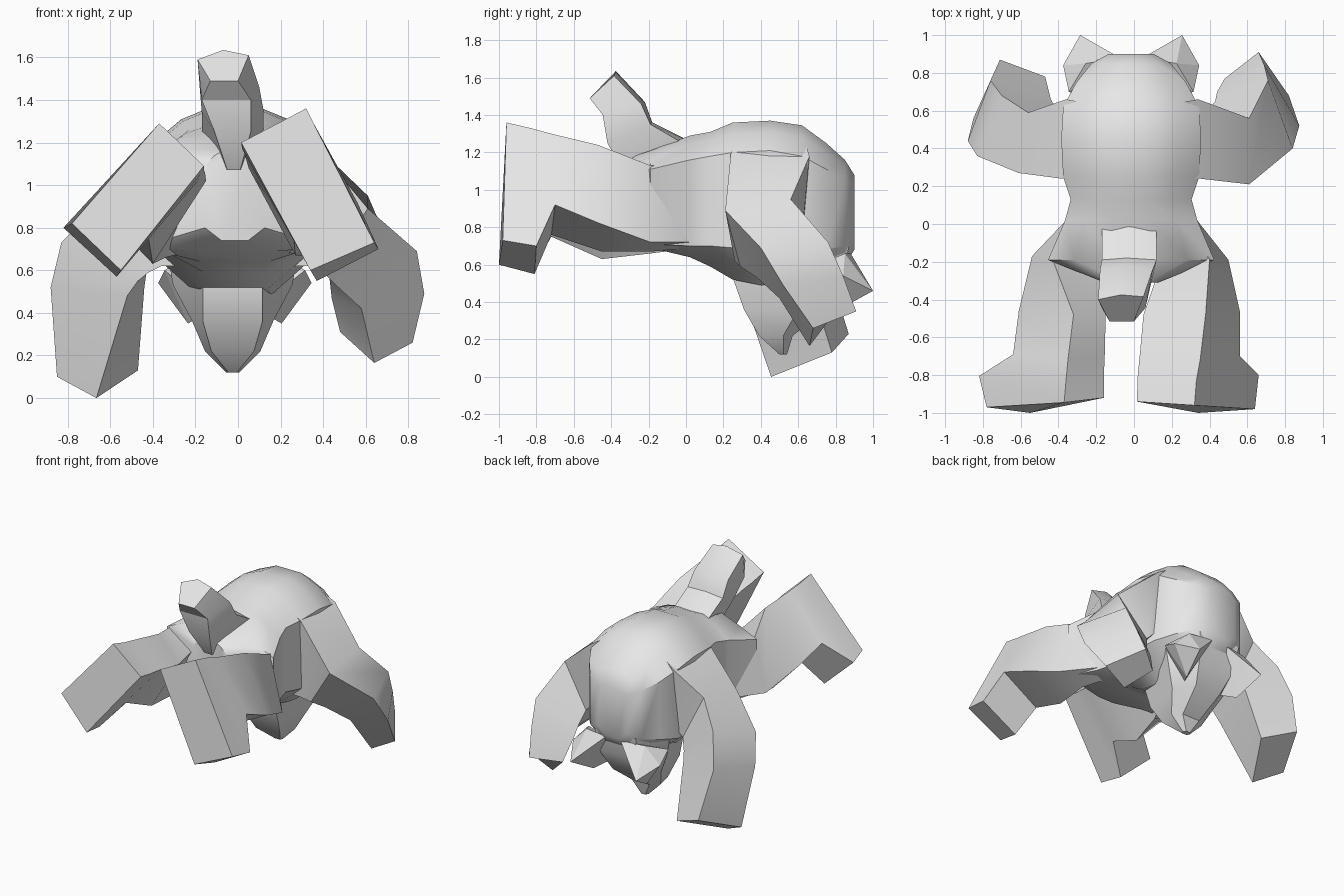
import bpy, bmesh, math

cube = bpy.data.objects.get("Cube")
if cube:
    bpy.data.objects.remove(cube, do_unlink=True)

grey = bpy.data.materials.new("plain_grey")
grey.use_nodes = True
grey.diffuse_color = (0.8, 0.8, 0.8, 1)
grey.node_tree.nodes["Principled BSDF"].inputs["Base Color"].default_value = (0.8, 0.8, 0.8, 1)


def finish(name, bm, angle):
    bmesh.ops.recalc_face_normals(bm, faces=bm.faces)
    mesh = bpy.data.meshes.new(name)
    bm.to_mesh(mesh)
    bm.free()
    mesh.materials.append(grey)
    obj = bpy.data.objects.new(name, mesh)
    bpy.context.collection.objects.link(obj)
    bpy.ops.object.select_all(action='DESELECT')
    obj.select_set(True)
    bpy.context.view_layer.objects.active = obj
    bpy.ops.object.shade_smooth_by_angle(angle=math.radians(angle))


def loft(name, rings, angle=28):
    """Skin a list of equal-sized rings and cap both ends."""
    bm = bmesh.new()
    loops = [[bm.verts.new(p) for p in ring] for ring in rings]
    n = len(loops[0])
    for a, b in zip(loops, loops[1:]):
        for i in range(n):
            j = (i + 1) % n
            bm.faces.new((a[i], a[j], b[j], b[i]))
    bm.faces.new(loops[0])
    bm.faces.new(loops[-1])
    finish(name, bm, angle)


def hull(name, points):
    bm = bmesh.new()
    for p in points:
        bm.verts.new(p)
    bmesh.ops.convex_hull(bm, input=bm.verts)
    finish(name, bm, 15)


def torso_ring(y, w, lo, hi, side_lo, side_hi):
    """Flat flanks, a roofed back and a narrower belly."""
    half = [(0.45 * w, lo), (w, side_lo), (w, side_hi),
            (0.68 * w, side_hi + 0.62 * (hi - side_hi)), (0.28 * w, hi)]
    ring = half + [(-x, z) for x, z in reversed(half)]
    return [(x - 0.015, y, z) for x, z in ring]


# Torso with rounded back: y, half width, bottom, top, flank bottom, flank top
loft("torso", [torso_ring(*s) for s in (
    (-0.31, 0.14, 0.74, 1.17, 0.80, 1.09), (-0.19, 0.44, 0.69, 1.21, 0.71, 1.11),
    (0.02, 0.35, 0.64, 1.29, 0.70, 1.16), (0.13, 0.32, 0.59, 1.31, 0.70, 1.18),
    (0.25, 0.36, 0.52, 1.36, 0.69, 1.20), (0.45, 0.37, 0.48, 1.37, 0.66, 1.21),
    (0.62, 0.36, 0.50, 1.345, 0.66, 1.18), (0.75, 0.29, 0.55, 1.25, 0.68, 1.11),
    (0.85, 0.21, 0.60, 1.16, 0.70, 1.06), (0.90, 0.12, 0.68, 1.08, 0.74, 1.02))], 35)


def head_ring(z, w_front, w_back, front, mid, back):
    half = [(w_front, front), (w_back, mid), (0.55 * w_back, back)]
    ring = half + [(-x, y) for x, y in reversed(half)]
    return [(x - 0.025, y, z) for x, y in ring]


# Hanging head with snout: z, front and cheek half widths, front, cheek and rear y
loft("head", [head_ring(*s) for s in (
    (0.70, 0.16, 0.31, 0.27, 0.66, 0.87), (0.53, 0.14, 0.28, 0.25, 0.66, 0.85),
    (0.36, 0.14, 0.19, 0.31, 0.60, 0.75), (0.22, 0.10, 0.13, 0.39, 0.52, 0.57),
    (0.12, 0.02, 0.03, 0.50, 0.52, 0.54))])

# Ears: wedges meeting near the middle of the back of the head
ear = [(0.27, 1.0, 0.46), (0.36, 0.84, 0.54), (0.22, 0.80, 0.35),
       (0.06, 0.88, 0.66), (0.12, 0.90, 0.62), (0.24, 0.85, 0.66),
       (0.10, 0.62, 0.42), (0.33, 0.70, 0.60)]
for side, name in ((1, "left_ear"), (-1, "right_ear")):
    hull(name, [(side * x - 0.015, y, z) for x, y, z in ear])

# Stubby tail: three back points, then two front points
loft("tail", [
    [(-0.17, 0.0, 1.24), (-0.03, 0.02, 1.26), (0.12, 0.0, 1.24), (0.01, -0.32, 1.07), (-0.05, -0.32, 1.07)],
    [(-0.17, -0.19, 1.34), (-0.04, -0.18, 1.36), (0.12, -0.19, 1.35), (0.06, -0.42, 1.25), (-0.11, -0.42, 1.25)],
    [(-0.18, -0.24, 1.46), (-0.05, -0.22, 1.47), (0.10, -0.24, 1.46), (0.06, -0.445, 1.40), (-0.17, -0.445, 1.40)],
    [(-0.19, -0.40, 1.59), (-0.07, -0.375, 1.635), (0.05, -0.385, 1.61), (0.00, -0.515, 1.49), (-0.13, -0.515, 1.49)]])

# Legs from sole to hip: top, outer, lower and inner corners
loft("left_leg", [
    [(0.32, -0.96, 1.36), (0.64, -0.98, 0.73), (0.34, -1.00, 0.60), (0.015, -0.94, 1.20)],
    [(0.33, -0.83, 1.33), (0.66, -0.80, 0.70), (0.37, -0.81, 0.55), (0.02, -0.80, 1.17)],
    [(0.35, -0.72, 1.30), (0.56, -0.70, 0.92), (0.26, -0.72, 0.76), (0.03, -0.70, 1.15)],
    [(0.38, -0.47, 1.24), (0.56, -0.46, 0.82), (0.27, -0.45, 0.67), (0.05, -0.48, 1.08)],
    [(0.40, -0.19, 1.13), (0.50, -0.19, 0.72), (0.30, -0.19, 0.67), (0.12, -0.28, 1.06)],
    [(0.28, 0.05, 1.12), (0.31, 0.05, 0.72), (0.20, 0.05, 0.69), (0.08, 0.05, 0.95)]])
loft("right_leg", [
    [(-0.37, -0.945, 1.29), (-0.78, -0.97, 0.82), (-0.55, -1.00, 0.60), (-0.16, -0.92, 1.09)],
    [(-0.36, -0.83, 1.26), (-0.82, -0.805, 0.80), (-0.57, -0.82, 0.57), (-0.16, -0.81, 1.07)],
    [(-0.35, -0.72, 1.24), (-0.64, -0.69, 0.94), (-0.42, -0.72, 0.75), (-0.155, -0.70, 1.06)],
    [(-0.32, -0.48, 1.20), (-0.61, -0.46, 0.85), (-0.40, -0.45, 0.63), (-0.15, -0.48, 1.02)],
    [(-0.43, -0.19, 1.11), (-0.54, -0.17, 0.74), (-0.34, -0.19, 0.66), (-0.18, -0.26, 1.04)],
    [(-0.29, 0.05, 1.12), (-0.33, 0.05, 0.72), (-0.22, 0.05, 0.69), (-0.10, 0.05, 0.95)]])

# Arms from shoulder to hand: outer front, outer back, inner back, inner front
loft("left_arm", [
    [(0.12, 0.25, 1.33), (0.12, 0.62, 1.32), (0.15, 0.60, 0.75), (0.15, 0.27, 0.62)],
    [(0.35, 0.24, 1.20), (0.34, 0.66, 1.18), (0.34, 0.62, 0.72), (0.34, 0.26, 0.62)],
    [(0.61, 0.21, 0.89), (0.61, 0.56, 0.95), (0.40, 0.61, 0.66), (0.40, 0.29, 0.59)],
    [(0.84, 0.40, 0.69), (0.71, 0.76, 0.72), (0.43, 0.65, 0.56), (0.46, 0.38, 0.53)],
    [(0.875, 0.52, 0.49), (0.69, 0.84, 0.54), (0.44, 0.70, 0.47), (0.58, 0.50, 0.42)],
    [(0.82, 0.68, 0.26), (0.66, 0.91, 0.35), (0.48, 0.77, 0.31), (0.64, 0.66, 0.165)]], 32)
loft("right_arm", [
    [(-0.14, 0.25, 1.33), (-0.14, 0.62, 1.32), (-0.17, 0.60, 0.75), (-0.17, 0.27, 0.62)],
    [(-0.38, 0.24, 1.19), (-0.36, 0.66, 1.18), (-0.36, 0.62, 0.72), (-0.36, 0.26, 0.62)],
    [(-0.61, 0.27, 0.95), (-0.56, 0.59, 1.00), (-0.40, 0.61, 0.67), (-0.42, 0.28, 0.59)],
    [(-0.83, 0.36, 0.73), (-0.70, 0.68, 0.82), (-0.43, 0.64, 0.59), (-0.47, 0.28, 0.55)],
    [(-0.88, 0.44, 0.52), (-0.76, 0.76, 0.58), (-0.44, 0.66, 0.52), (-0.52, 0.29, 0.48)],
    [(-0.85, 0.56, 0.10), (-0.71, 0.87, 0.23), (-0.47, 0.78, 0.13), (-0.665, 0.455, 0.0)]], 32)
